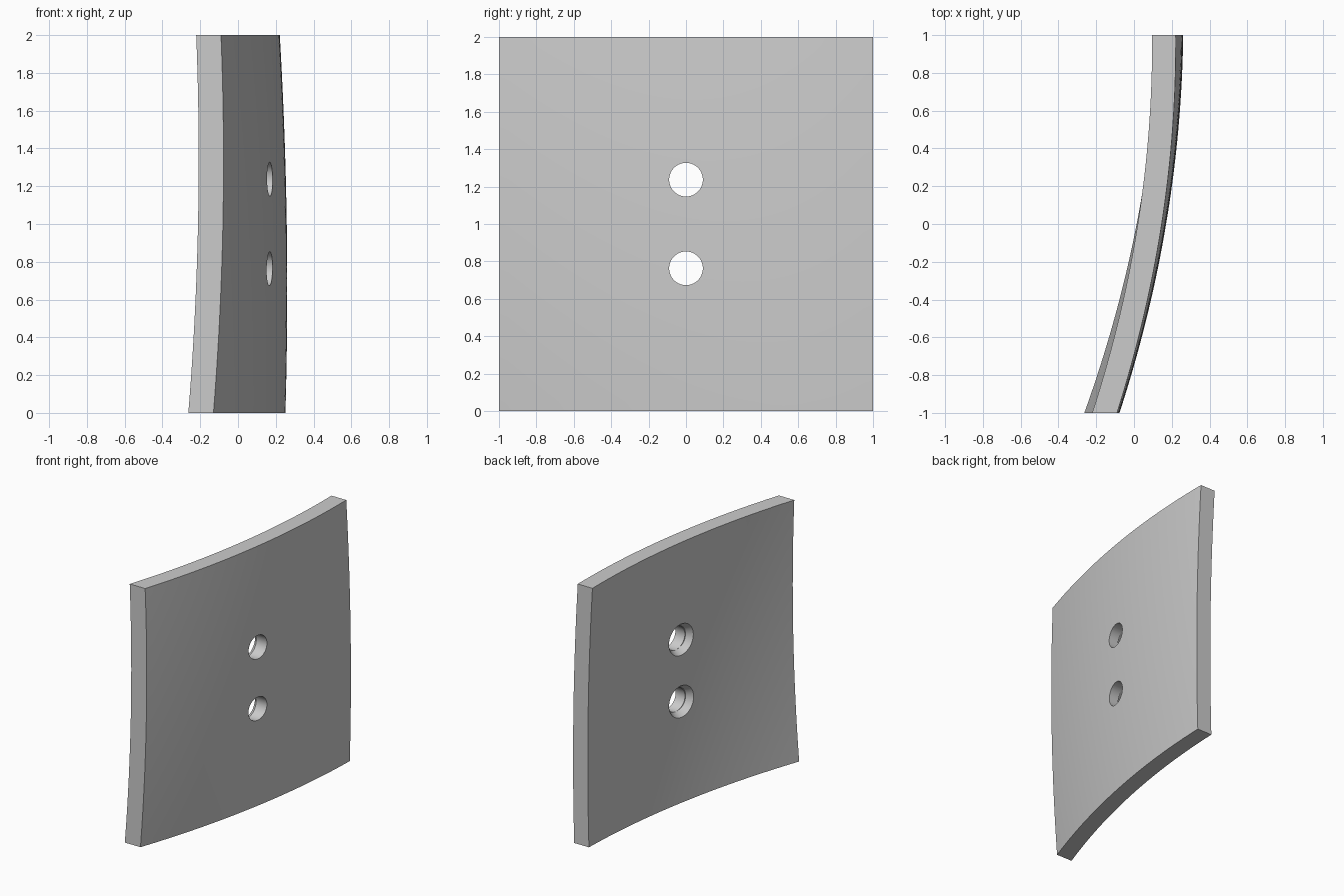
import bpy, bmesh
from math import sqrt
from mathutils import Vector, Matrix

if "Cube" in bpy.data.objects:
    bpy.data.objects.remove(bpy.data.objects["Cube"])

N = 40           # grid cells per side
T = 0.125        # plate thickness along the normal


def outer(y, w):
    """x of the convex face and its slopes (w = z - 1)."""
    x = 0.17 + 0.169*y - 0.081*y*y + (0.0025 - 0.0175*y)*w - (0.026 - 0.004*y)*w*w
    dy = 0.169 - 0.162*y - 0.0175*w + 0.004*w*w
    dw = 0.0025 - 0.0175*y - 2*(0.026 - 0.004*y)*w
    return x, dy, dw


def inner(y, w):
    x, dy, dw = outer(y, w)
    return x - T*sqrt(1 + dy*dy + dw*dw)


def make_object(name, bm):
    bmesh.ops.recalc_face_normals(bm, faces=bm.faces)
    me = bpy.data.meshes.new(name)
    bm.to_mesh(me)
    bm.free()
    ob = bpy.data.objects.new(name, me)
    bpy.context.collection.objects.link(ob)
    return ob


def cutter(name, start, axis, length, r1, r2):
    """Round cutter beginning at start and running along axis."""
    bm = bmesh.new()
    bmesh.ops.create_cone(bm, cap_ends=True, segments=64, radius1=r1, radius2=r2, depth=length)
    rot = axis.to_track_quat('Z', 'Y').to_matrix().to_4x4()
    bmesh.ops.transform(bm, verts=bm.verts,
                        matrix=Matrix.Translation(start + axis*length/2) @ rot)
    ob = make_object(name, bm)
    ob.hide_render = True
    ob.hide_viewport = True
    return ob


# Curved plate: two curved faces joined by flat rims
bm = bmesh.new()
span = [-1 + 2*i/N for i in range(N + 1)]
front = [[bm.verts.new((outer(y, w)[0], y, w + 1)) for w in span] for y in span]
back = [[bm.verts.new((inner(y, w), y, w + 1)) for w in span] for y in span]
for g in (front, back):
    for i in range(N):
        for j in range(N):
            bm.faces.new((g[i][j], g[i+1][j], g[i+1][j+1], g[i][j+1]))
for i in range(N):
    for k in (0, N):
        bm.faces.new((front[i][k], front[i+1][k], back[i+1][k], back[i][k]))
        bm.faces.new((front[k][i], front[k][i+1], back[k][i+1], back[k][i]))
plate = make_object("curved_plate", bm)

# Two through holes, countersunk on the concave side
cutters = []
for w in (0.237, -0.237):
    c = Vector((inner(0, w), 0, 1 + w))
    cutters.append(cutter("hole_cutter", c - Vector((0.2, 0, 0)), Vector((1, 0, 0)), 0.6, 0.09, 0.09))
    axis = Vector((1, -0.169, 0)).normalized()
    cutters.append(cutter("countersink_cutter", c - axis*0.03, axis, 0.075, 0.14, 0.09))
for ob in cutters:
    mod = plate.modifiers.new(ob.name, 'BOOLEAN')
    mod.operation = 'DIFFERENCE'
    mod.solver = 'EXACT'
    mod.object = ob

bpy.context.view_layer.objects.active = plate
plate.select_set(True)
for mod in list(plate.modifiers):
    bpy.ops.object.modifier_apply(modifier=mod.name)
for ob in cutters:
    bpy.data.objects.remove(ob)
bpy.ops.object.shade_smooth_by_angle(angle=0.4)
